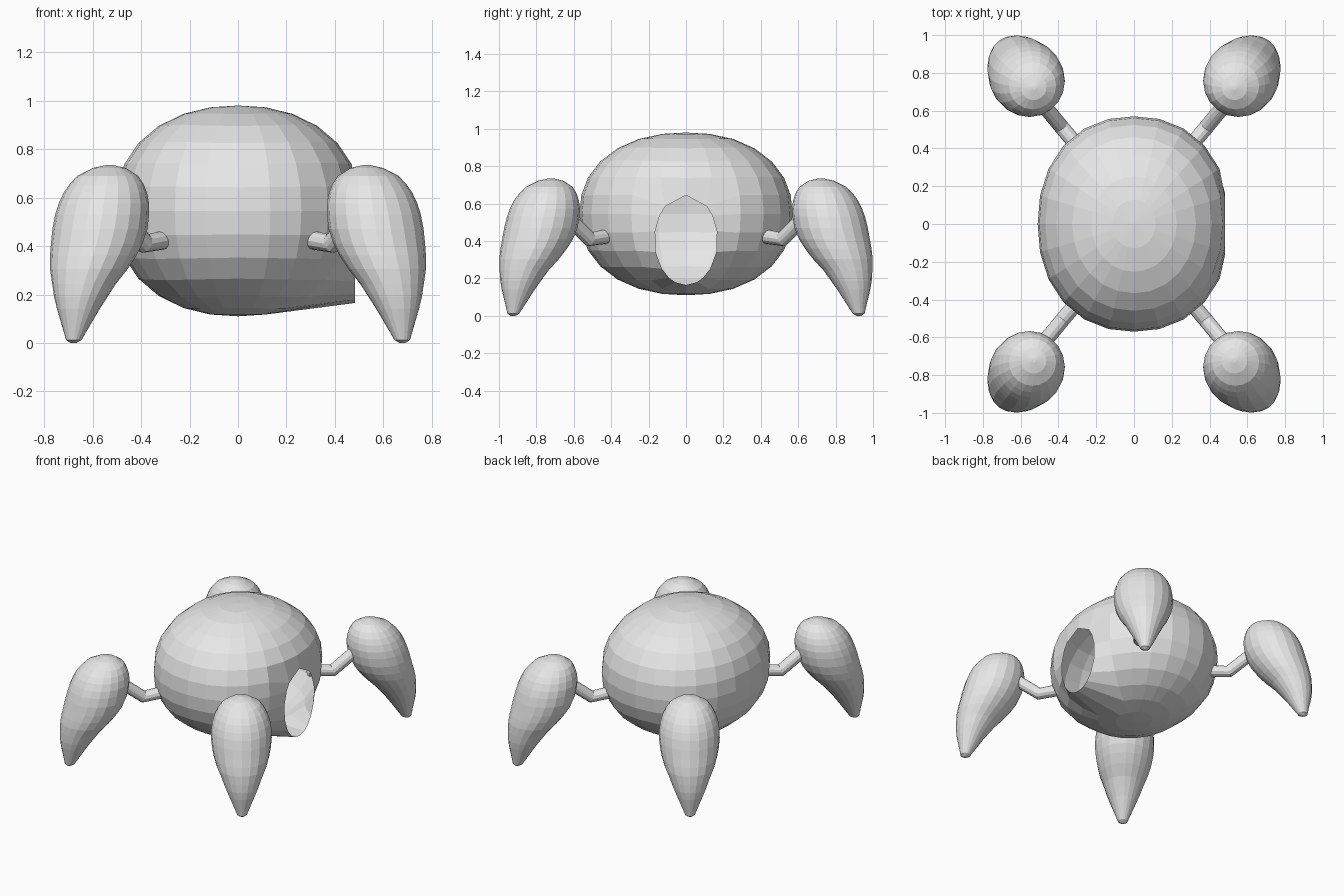
import bpy
import bmesh
from math import sin, cos, pi, radians, degrees, atan2, asin
from mathutils import Vector

cube = bpy.data.objects.get("Cube")
if cube:
    bpy.data.objects.remove(cube, do_unlink=True)

COLOUR = (0.8, 0.8, 0.8, 1)
grey = bpy.data.materials.new("plain_grey")
grey.use_nodes = True
grey.diffuse_color = COLOUR
grey.node_tree.nodes["Principled BSDF"].inputs["Base Color"].default_value = COLOUR


def add_mesh(name, bm):
    bmesh.ops.recalc_face_normals(bm, faces=bm.faces)
    mesh = bpy.data.meshes.new(name)
    bm.to_mesh(mesh)
    bm.free()
    mesh.materials.append(grey)
    obj = bpy.data.objects.new(name, mesh)
    bpy.context.collection.objects.link(obj)


def loft(name, rings):
    """Skin a list of closed rings of points and cap both ends."""
    bm = bmesh.new()
    loops = [[bm.verts.new(p) for p in ring] for ring in rings]
    for a, b in zip(loops, loops[1:]):
        for i in range(len(a)):
            j = (i + 1) % len(a)
            bm.faces.new((a[i], a[j], b[j], b[i]))
    bm.faces.new(loops[0])
    bm.faces.new(loops[-1])
    add_mesh(name, bm)


def turn(count):
    return [2 * pi * i / count for i in range(count)]


# Hollow, slightly boxy ball body
bm = bmesh.new()
bmesh.ops.create_uvsphere(bm, u_segments=24, v_segments=14, radius=1)
patch = set()
for v in bm.verts:
    longitude = degrees(atan2(v.co.y, v.co.x))
    latitude = degrees(asin(max(-1, min(1, v.co.z))))
    if abs(longitude) < 16 and -66 < latitude < 14:
        patch.add(v)
    fullness = sum(abs(c) ** 2.2 for c in v.co) ** (-1 / 2.2)
    v.co = Vector((v.co.x * 0.51, v.co.y * 0.57, v.co.z * 0.435)) * fullness
    v.co.z += 0.545

# Open oval mouth in the left side, its rim pulled out to a flat plane
hole = [f for f in bm.faces if all(v in patch for v in f.verts)]
hole_faces = set(hole)
rim = [v for v in patch if any(f not in hole_faces for f in v.link_faces)]
bmesh.ops.delete(bm, geom=hole, context='FACES')
for v in rim:
    a = atan2((v.co.z - 0.405) / 0.24, v.co.y / 0.168)
    v.co = (0.482, 0.168 * cos(a), 0.405 + 0.24 * sin(a))
add_mesh("body", bm)

# Teardrop leg sections: distance from centre, height, radius
LEG = [(0.895, 0.735, 0.012), (0.898, 0.722, 0.068), (0.908, 0.69, 0.125),
       (0.916, 0.655, 0.153), (0.925, 0.62, 0.172), (0.935, 0.575, 0.187),
       (0.947, 0.53, 0.194), (0.963, 0.47, 0.196), (0.985, 0.41, 0.189),
       (1.01, 0.36, 0.178), (1.04, 0.305, 0.16), (1.074, 0.243, 0.131),
       (1.096, 0.19, 0.11), (1.113, 0.14, 0.088), (1.138, 0.04, 0.044),
       (1.145, 0.012, 0.032), (1.147, 0.0, 0.012)]
STALK = [(0.28, 0.39, 0.43), (0.385, 0.515, 0.41), (0.50, 0.655, 0.55)]
AZIMUTH = radians(53.7)

for end, sy in (("front", -1), ("back", 1)):
    for side, sx in (("left", 1), ("right", -1)):
        rings = [[(sx * (d * cos(AZIMUTH) + r * cos(a)),
                   sy * (d * sin(AZIMUTH) + r * sin(a)), z) for a in turn(20)]
                 for d, z, r in LEG]
        loft(f"{end}_{side}_leg", rings)

        # Bent stalk joining the leg to the body
        path = [Vector((sx * x, sy * y, z)) for x, y, z in STALK]
        across = (path[-1] - path[0]).cross(Vector((0, 0, 1))).normalized()
        rings = []
        for i, p in enumerate(path):
            before = path[max(i - 1, 0)]
            after = path[min(i + 1, len(path) - 1)]
            up = across.cross(after - before).normalized()
            rings.append([p + (across * cos(a) + up * sin(a)) * 0.04 for a in turn(12)])
        loft(f"{end}_{side}_stalk", rings)
